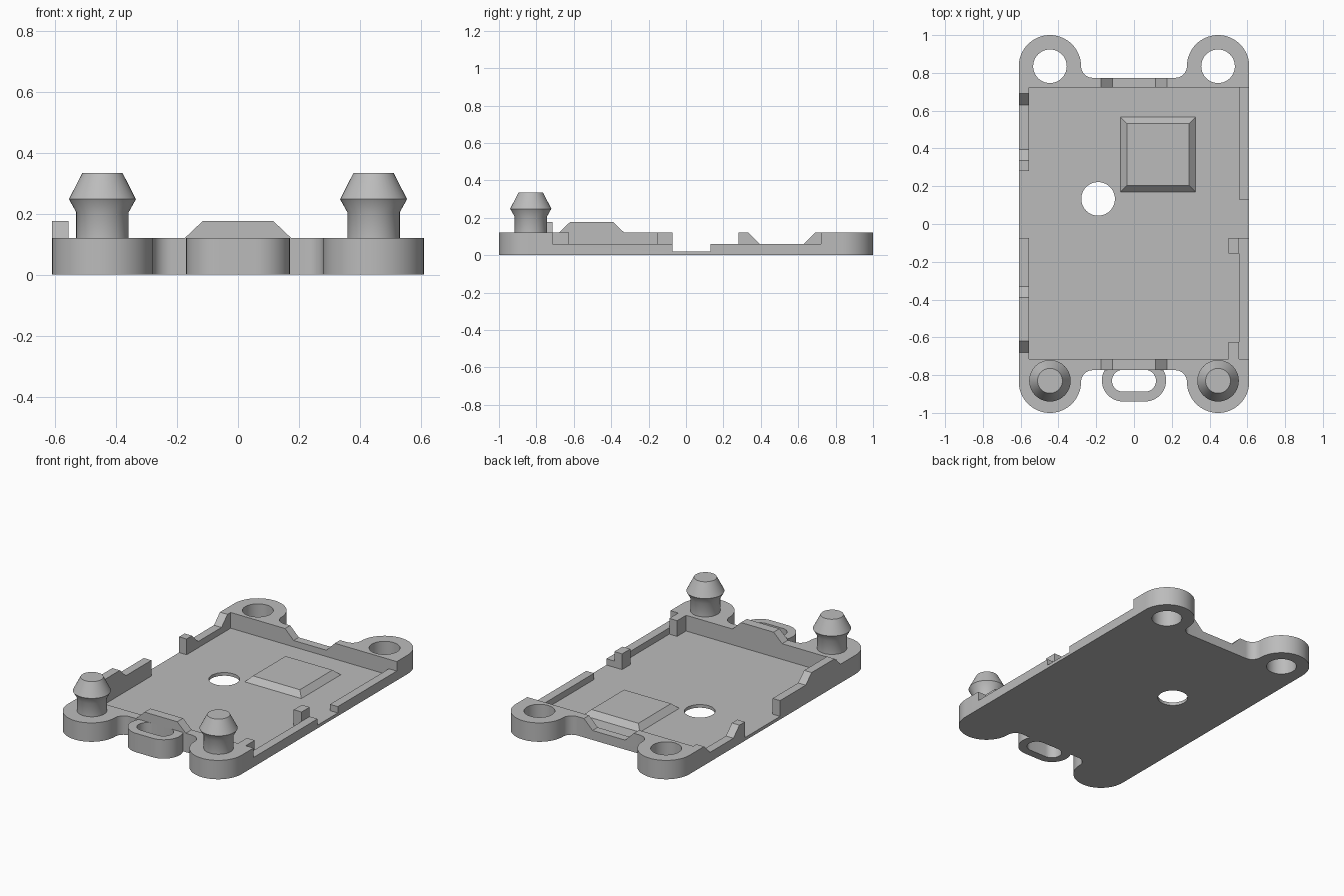
import bpy, bmesh, math
from mathutils import Vector

if "Cube" in bpy.data.objects:
    bpy.data.objects.remove(bpy.data.objects["Cube"], do_unlink=True)

grey = bpy.data.materials.new("plain grey")
grey.use_nodes = True
COLOUR = (0.5, 0.5, 0.5, 1)
grey.diffuse_color = COLOUR
grey.node_tree.nodes["Principled BSDF"].inputs["Base Color"].default_value = COLOUR

FLOOR, RAIL, RIM, BUMP = 0.02, 0.06, 0.12, 0.177
SIDE, FRONT, BACK = 0.61, -0.715, 0.722      # outer half width, pocket ends
WALL, LUG_X, LUG_Y, LUG_R = 0.774, 0.445, 0.835, 0.165


def finish(name, bm):
    bmesh.ops.recalc_face_normals(bm, faces=bm.faces)
    mesh = bpy.data.meshes.new(name)
    bm.to_mesh(mesh)
    bm.free()
    obj = bpy.data.objects.new(name, mesh)
    bpy.context.collection.objects.link(obj)
    mesh.materials.append(grey)
    return obj


def prism(name, pts, axis, lo, hi):
    """Extrude a 2D outline along an axis."""
    place = {"x": lambda a, b: (lo, a, b), "y": lambda a, b: (a, lo, b),
             "z": lambda a, b: (a, b, lo)}[axis]
    bm = bmesh.new()
    face = bm.faces.new([bm.verts.new(place(a, b)) for a, b in pts])
    ext = bmesh.ops.extrude_face_region(bm, geom=[face])
    step = Vector([hi - lo if axis == k else 0 for k in "xyz"])
    bmesh.ops.translate(bm, vec=step,
                        verts=[v for v in ext["geom"] if isinstance(v, bmesh.types.BMVert)])
    return finish(name, bm)


def box(name, x0, x1, y0, y1, z0, z1):
    return prism(name, [(x0, y0), (x1, y0), (x1, y1), (x0, y1)], "z", z0, z1)


def arc(cx, cy, r, start, end, n=16):
    angles = [math.radians(start + (end - start) * i / n) for i in range(n + 1)]
    return [(cx + r * math.cos(a), cy + r * math.sin(a)) for a in angles]


def smooth(obj):
    bpy.ops.object.select_all(action="DESELECT")
    obj.select_set(True)
    bpy.context.view_layer.objects.active = obj
    bpy.ops.object.shade_smooth_by_angle(angle=math.radians(30))


def cut(obj, cutter):
    cutter.hide_render = True
    mod = obj.modifiers.new("cut", "BOOLEAN")
    mod.operation, mod.solver, mod.object = "DIFFERENCE", "EXACT", cutter
    bpy.context.view_layer.objects.active = obj
    bpy.ops.object.modifier_apply(modifier=mod.name)
    bpy.data.objects.remove(cutter, do_unlink=True)


# Tray outline: corner lugs, fillets and the front loop, mirrored left to right
fillet = LUG_Y - WALL
corner = (arc(LUG_X, LUG_Y, LUG_R, 0, 180, 32)
          + arc(LUG_X - LUG_R - fillet, LUG_Y, fillet, 0, -90, 10))
mirror = lambda pts: [(-x, y) for x, y in reversed(pts)]
back_end = corner + mirror(corner)
loop = [(x, -y) for x, y in arc(0.0585, -0.828, 0.1115, 29, -90, 20)]
front_half = corner + loop
front_end = [(x, -y) for x, y in front_half + mirror(front_half)]
tray = prism("tray", back_end + front_end[::-1], "z", 0, RIM)

# Pocket and the lowered side and back walls
TOP = 0.3
cut(tray, box("pocket", -0.557, 0.555, FRONT, BACK, FLOOR, TOP))
cut(tray, box("right_rail_cut", 0.5, 0.7, FRONT, BACK, RAIL, TOP))
cut(tray, box("right_gap", 0.5, 0.7, -0.073, 0.13, FLOOR, TOP))
cut(tray, box("left_gap", -0.7, -0.5, -0.073, 0.28, FLOOR, TOP))


def notch(a, b, c, d):
    return [(a, TOP), (a, RIM), (b, RAIL), (c, RAIL), (d, RIM), (d, TOP)]


cut(tray, prism("left_notch", notch(0.335, 0.395, 0.63, 0.69), "x", -0.7, -0.5))
cut(tray, prism("back_notch", notch(-0.175, -0.115, 0.115, 0.175), "y", 0.7, 0.9))

# Round holes and the loop slot
for name, x, y in [("left_hole", LUG_X, LUG_Y), ("right_hole", -LUG_X, LUG_Y),
                   ("floor_hole", -0.19, 0.133)]:
    cut(tray, prism(name, arc(x, y, 0.089, 0, 360, 40)[:-1], "z", -0.1, TOP))
slot = arc(0.0585, -0.83, 0.058, -90, 90) + arc(-0.0585, -0.83, 0.058, 90, 270)
cut(tray, prism("slot", slot, "z", -0.1, TOP))
smooth(tray)


# Raised bumps on the front and right-hand walls
def bump(a, b, c, d):
    return [(a, RIM), (b, BUMP), (c, BUMP), (d, RIM)]


prism("front_bump", bump(-0.175, -0.115, 0.115, 0.175), "y", -WALL, FRONT)
prism("side_bump", bump(-0.68, -0.62, -0.39, -0.33), "x", -SIDE, -0.557)

# Small stops beside the left rail
box("rear_stop", 0.5, 0.555, -0.155, -0.073, FLOOR, RIM)
box("front_stop", 0.5, 0.555, FRONT, -0.625, FLOOR, RIM)

# Bevelled pad on the floor
bm = bmesh.new()
rings = []
for inset, z in [(0, FLOOR), (0.034, FLOOR + 0.034)]:
    x0, x1, y0, y1 = -0.072 + inset, 0.326 - inset, 0.17 + inset, 0.566 - inset
    rings.append([bm.verts.new(p) for p in
                  [(x0, y0, z), (x1, y0, z), (x1, y1, z), (x0, y1, z)]])
low, high = rings
bm.faces.new(high)
for i in range(4):
    j = (i + 1) % 4
    bm.faces.new([low[i], low[j], high[j], high[i]])
finish("floor_pad", bm)

# Snap pegs on the front lugs
PROFILE = [(0.086, RIM), (0.086, 0.205), (0.11, 0.248), (0.066, 0.334)]
for side, name in [(1, "left_peg"), (-1, "right_peg")]:
    bm = bmesh.new()
    levels = [[bm.verts.new((x, y, z)) for x, y in
               arc(side * LUG_X, -0.83, r, 0, 360, 40)[:-1]] for r, z in PROFILE]
    for a, b in zip(levels, levels[1:]):
        for i in range(len(a)):
            bm.faces.new([a[i - 1], a[i], b[i], b[i - 1]])
    bm.faces.new(levels[-1])
    peg = finish(name, bm)
    # Keep the flared edges crisp
    smooth(peg)
